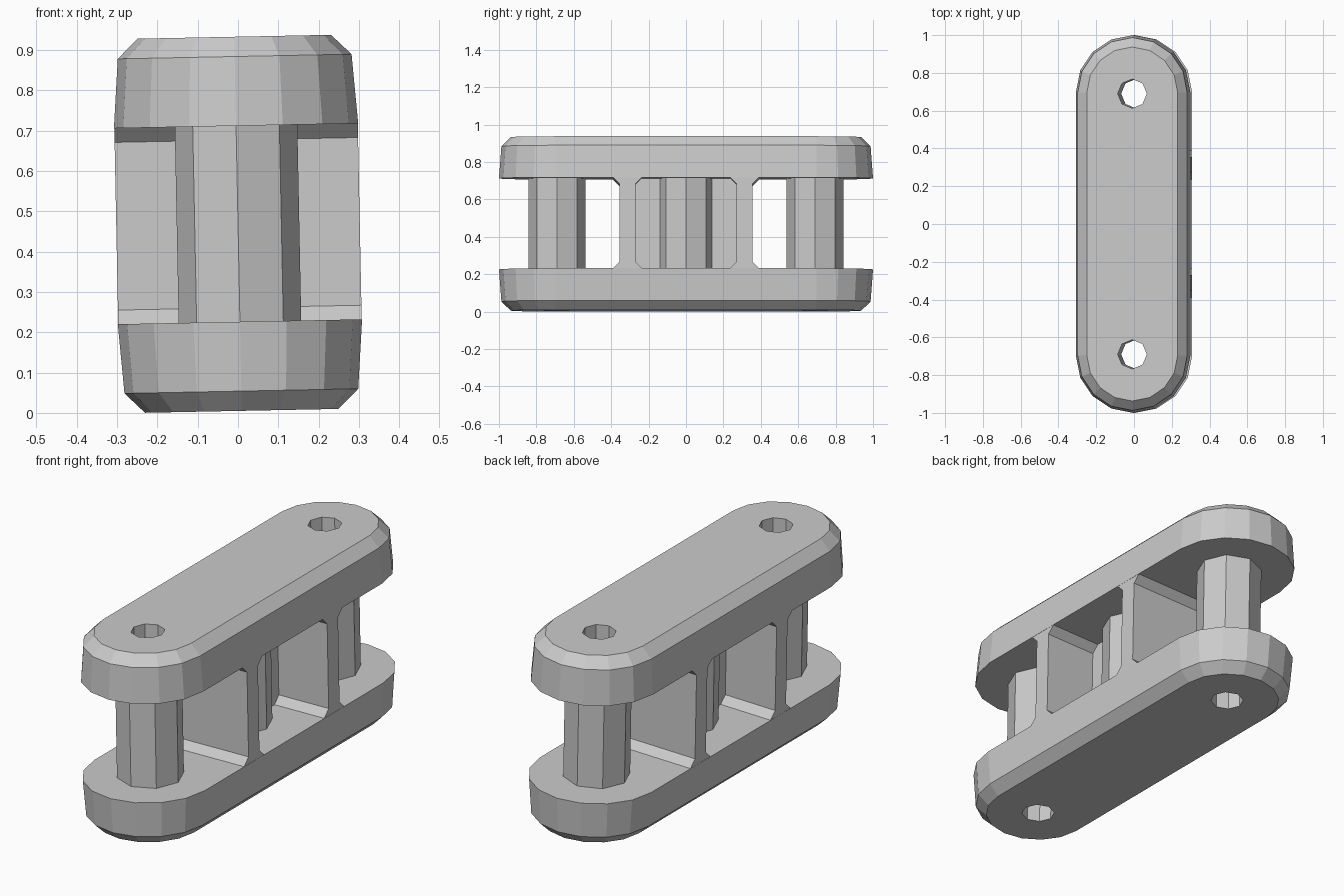
import bpy, bmesh
from math import pi, sin, cos

if "Cube" in bpy.data.objects:
    bpy.data.objects.remove(bpy.data.objects["Cube"])

H_IN, H_MID, H_OUT = 0.243, 0.415, 0.464   # plate heights from the mid plane
EMBED = 0.005                              # overlap so the unions are clean
PIN_Y = 0.69


def loft(name, rings):
    """Closed solid from a stack of equal-length rings."""
    bm = bmesh.new()
    loops = [[bm.verts.new(p) for p in ring] for ring in rings]
    n = len(loops[0])
    for a, b in zip(loops, loops[1:]):
        for i in range(n):
            j = (i + 1) % n
            bm.faces.new((a[i], a[j], b[j], b[i]))
    bm.faces.new(loops[0][::-1])
    bm.faces.new(loops[-1])
    bmesh.ops.recalc_face_normals(bm, faces=bm.faces)
    mesh = bpy.data.meshes.new(name)
    bm.to_mesh(mesh)
    bm.free()
    obj = bpy.data.objects.new(name, mesh)
    bpy.context.collection.objects.link(obj)
    return obj


def stadium(r, z, centre=0.697, seg=8):
    pts = []
    for s in (1, -1):
        for i in range(seg + 1):
            a = pi * i / seg
            pts.append((s * r * cos(a), s * (centre + r * sin(a)), z))
    return pts


def prism(name, r, y, half_h):
    ring = [(r * cos(i * pi / 4), y + r * sin(i * pi / 4)) for i in range(8)]
    return loft(name, [[(px, py, z) for px, py in ring] for z in (-half_h, half_h)])


def boolean(target, tool, op):
    m = target.modifiers.new(op, 'BOOLEAN')
    m.operation, m.solver, m.object = op, 'EXACT', tool
    bpy.context.view_layer.objects.active = target
    bpy.ops.object.modifier_apply(modifier=m.name)
    bpy.data.objects.remove(tool, do_unlink=True)


# top and bottom plates, drafted sides and chamfered outer rim
def plate(name, s):
    return loft(name, [stadium(r, s * z) for r, z in
                       ((0.303, H_IN), (0.29, H_MID), (0.24, H_OUT))])


body = plate("link_body", -1)
parts = [plate("top_plate", 1)]

# cross walls with chamfered window corners
C, E = 0.035, H_IN + EMBED
inner, outer = 0.27, 0.355
for s in (1, -1):
    right = [(outer + C, -E), (outer + C, -H_IN), (outer, -H_IN + C),
             (outer, H_IN - C), (outer + C, H_IN), (outer + C, E)]
    left = [(inner - C, E), (inner - C, H_IN), (inner, H_IN - C),
            (inner, -H_IN + C), (inner - C, -H_IN), (inner - C, -E)]
    parts.append(loft("cross_wall", [[(x, s * y, z) for y, z in right + left]
                                     for x in (-0.302, 0.302)]))

# thin web closing the middle window
parts.append(loft("centre_web", [[(-0.03, y, -E - 0.01), (0.03, y, -E - 0.01),
                                  (0.03, y, E + 0.01), (-0.03, y, E + 0.01)]
                                 for y in (-0.3, 0.3)]))

# centre post and the two end posts
for y in (-PIN_Y, 0, PIN_Y):
    parts.append(prism("post", 0.152, y, E + 0.015))

for p in parts:
    boolean(body, p, 'UNION')

# pin holes through the whole link
for y in (-PIN_Y, PIN_Y):
    boolean(body, prism("hole_cutter", 0.077, y, 0.6), 'DIFFERENCE')

# slight lean, standing on the ground
body.rotation_euler = (0, -0.02, 0)
body.location = (0, 0, 0.469)
